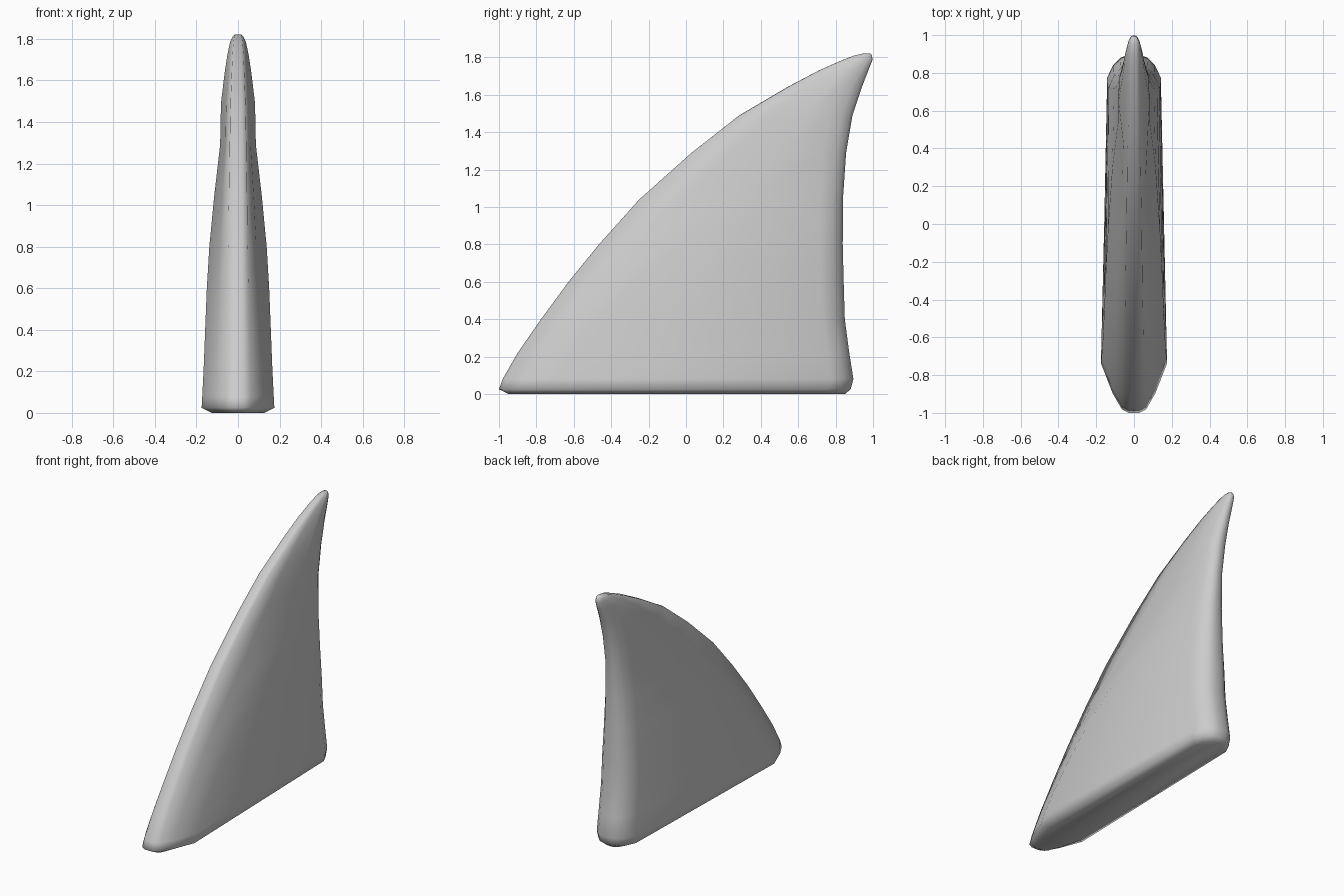
import bpy, bmesh

# Slices: z, leading y, trailing y, lead half-width, max half-width,
# rear half-width, shoulder position (fraction of chord)
slices = [
    (0.00, -0.95, 0.85, 0.050, 0.125, 0.095, 0.14),
    (0.025, -1.00, 0.88, 0.064, 0.175, 0.140, 0.14),
    (0.08, -0.98, 0.895, 0.062, 0.172, 0.142, 0.145),
    (0.22, -0.90, 0.873, 0.058, 0.165, 0.142, 0.16),
    (0.40, -0.775, 0.849, 0.054, 0.158, 0.140, 0.19),
    (0.60, -0.628, 0.843, 0.050, 0.150, 0.134, 0.24),
    (0.80, -0.465, 0.838, 0.047, 0.138, 0.122, 0.33),
    (1.04, -0.25, 0.839, 0.044, 0.115, 0.105, 0.50),
    (1.29, 0.03, 0.856, 0.040, 0.086, 0.083, 0.60),
    (1.49, 0.285, 0.890, 0.036, 0.082, 0.079, 0.60),
    (1.64, 0.54, 0.940, 0.030, 0.064, 0.062, 0.55),
    (1.73, 0.71, 0.975, 0.026, 0.050, 0.048, 0.5),
    (1.785, 0.835, 0.997, 0.022, 0.038, 0.034, 0.5),
    (1.81, 0.90, 0.995, 0.018, 0.026, 0.024, 0.5),
    (1.82, 0.945, 0.985, 0.010, 0.016, 0.014, 0.5),
]


def half_outline(lead, trail, a, w, w2, frac):
    """Right half of one slice, from the leading to the trailing edge."""
    chord = trail - lead
    s = frac * chord
    r = min(0.12, 0.3 * chord)
    return [
        (a * 0.45, lead),
        (a, lead + 0.01 * chord),
        (a + 0.45 * (w - a), lead + 0.4 * s),
        (w, lead + s),
        (w2, trail - r),
        (w2 * 0.78, trail - 0.45 * r),
        (w2 * 0.50, trail - 0.12 * r),
        (w2 * 0.22, trail),
    ]


# Fin: mirrored slices skinned together and capped
bm = bmesh.new()
rings = []
for z, *shape in slices:
    half = half_outline(*shape)
    outline = half + [(-x, y) for x, y in reversed(half)]
    rings.append([bm.verts.new((x, y, z)) for x, y in outline])
n = len(rings[0])
for low, high in zip(rings, rings[1:]):
    for i in range(n):
        j = (i + 1) % n
        bm.faces.new((low[i], low[j], high[j], high[i]))
bm.faces.new(list(reversed(rings[0])))
bm.faces.new(rings[-1])
bmesh.ops.recalc_face_normals(bm, faces=bm.faces)
mesh = bpy.data.meshes.new("fin")
bm.to_mesh(mesh)
bm.free()
mesh.shade_smooth()
fin = bpy.data.objects.new("fin", mesh)
bpy.context.collection.objects.link(fin)
